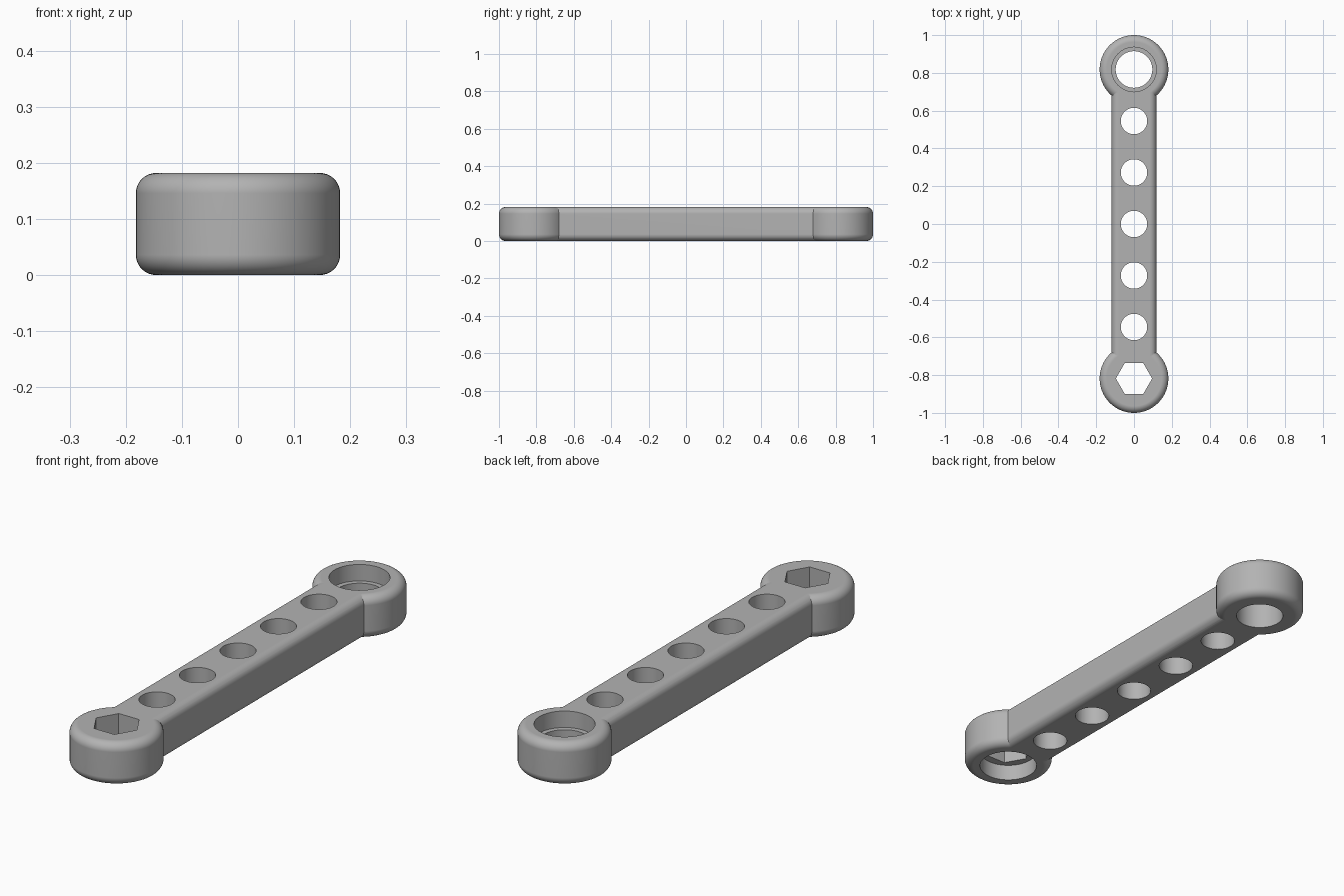
import bpy
import bmesh
import math

if "Cube" in bpy.data.objects:
    bpy.data.objects.remove(bpy.data.objects["Cube"], do_unlink=True)

HEIGHT = 0.182
ROUND = 0.036
HEAD_Y = 0.818
HEAD_R = 0.182
BAR_HALF = 0.118
PITCH = 0.2727
RECESS = 0.07

grey = bpy.data.materials.new("plain_grey")
grey.use_nodes = True
colour = (0.45, 0.45, 0.45, 1)
grey.diffuse_color = colour
grey.node_tree.nodes["Principled BSDF"].inputs["Base Color"].default_value = colour


def activate(obj):
    bpy.ops.object.select_all(action="DESELECT")
    obj.select_set(True)
    bpy.context.view_layer.objects.active = obj


def cylinder(name, radius, y, bottom, top, sides=64):
    bpy.ops.mesh.primitive_cylinder_add(
        vertices=sides, radius=radius, depth=top - bottom,
        location=(0, y, (bottom + top) / 2))
    obj = bpy.context.object
    obj.name = name
    obj.data.materials.append(grey)
    return obj


def round_edges(obj, along_y=False):
    """Round the rims, or only the edges running along the bar."""
    bm = bmesh.new()
    bm.from_mesh(obj.data)
    if along_y:
        edges = [e for e in bm.edges
                 if abs(e.verts[0].co.y - e.verts[1].co.y) > 0.1]
    else:
        edges = [e for e in bm.edges
                 if abs(e.verts[0].co.z - e.verts[1].co.z) < 0.001]
    bmesh.ops.bevel(bm, geom=edges, offset=ROUND, offset_type="OFFSET",
                    segments=8, profile=0.5, affect="EDGES")
    bm.to_mesh(obj.data)
    bm.free()


def combine(target, other, operation):
    mod = target.modifiers.new(operation.lower(), "BOOLEAN")
    mod.operation = operation
    mod.solver = "EXACT"
    mod.object = other
    activate(target)
    bpy.ops.object.modifier_apply(modifier=mod.name)
    bpy.data.objects.remove(other, do_unlink=True)


# Straight bar with rounded long edges
bpy.ops.mesh.primitive_cube_add(size=1, location=(0, 0, HEIGHT / 2))
body = bpy.context.object
body.name = "wrench_body"
body.scale = (2 * BAR_HALF, 2 * HEAD_Y, HEIGHT)
bpy.ops.object.transform_apply(location=False, rotation=False, scale=True)
body.data.materials.append(grey)
round_edges(body, along_y=True)

# Round heads at both ends
for name, y in (("front_head", -HEAD_Y), ("back_head", HEAD_Y)):
    head = cylinder(name, HEAD_R, y, 0, HEIGHT)
    round_edges(head)
    combine(body, head, "UNION")

# Row of holes through the bar
for i in range(-2, 3):
    combine(body, cylinder("bar_hole", 0.07, i * PITCH, -0.1, 0.3, 48),
            "DIFFERENCE")

# Back head: through hole with a wider recess from the top
combine(body, cylinder("back_hole", 0.097, HEAD_Y, -0.1, 0.3), "DIFFERENCE")
combine(body, cylinder("back_recess", BAR_HALF, HEAD_Y, HEIGHT - RECESS, 0.3),
        "DIFFERENCE")

# Front head: hexagonal hole with corners to the sides, round recess below
hexagon = cylinder("hex_hole", 0.096, -HEAD_Y, -0.1, 0.3, 6)
hexagon.rotation_euler.z = math.radians(30)
bpy.context.view_layer.update()
combine(body, hexagon, "DIFFERENCE")
combine(body, cylinder("front_recess", BAR_HALF, -HEAD_Y, -0.1, RECESS),
        "DIFFERENCE")

# Smooth rounded sides, crisp hole edges
activate(body)
bpy.ops.object.shade_smooth_by_angle(angle=math.radians(30))
weighted = body.modifiers.new("flat_tops", "WEIGHTED_NORMAL")
weighted.keep_sharp = True
